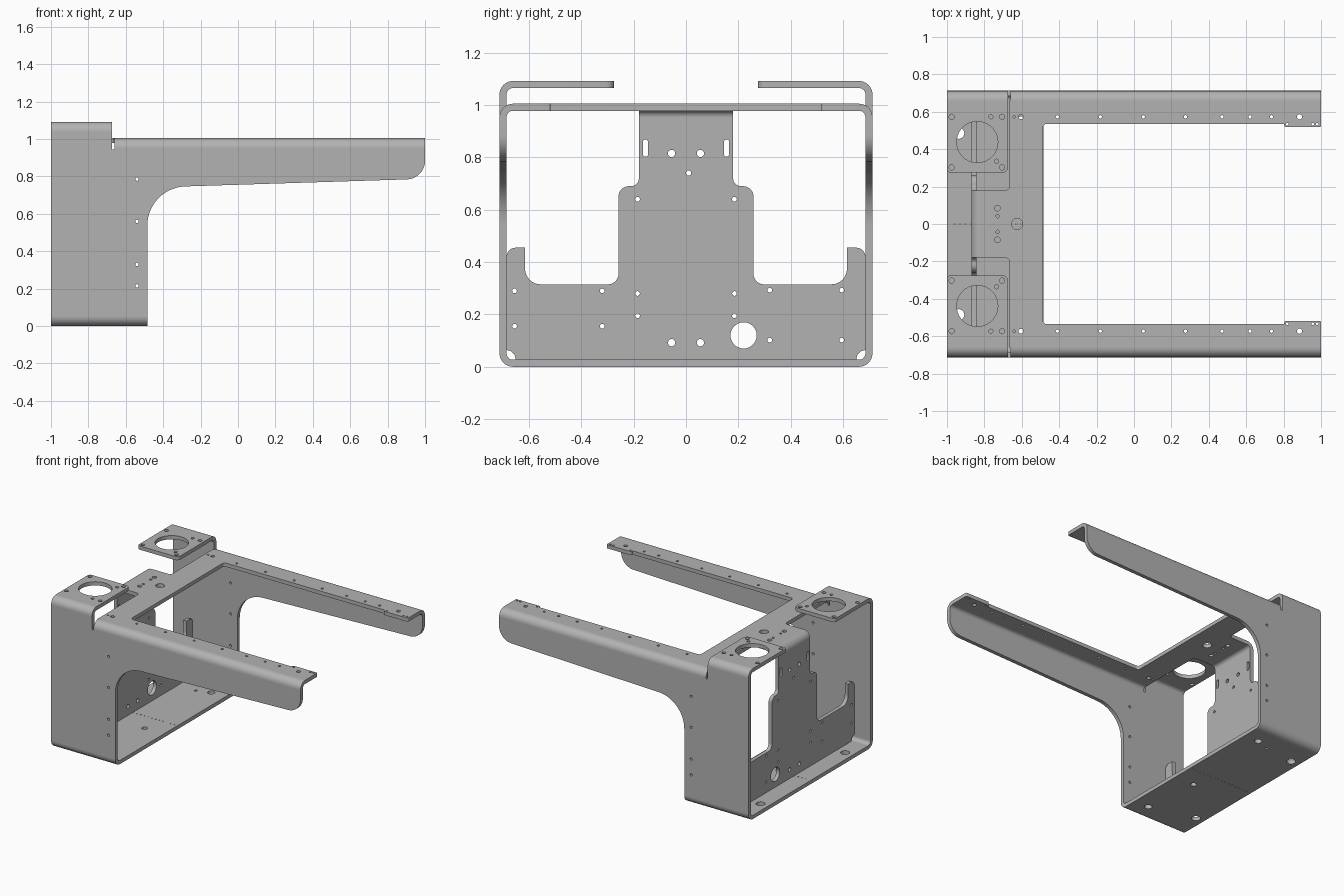
import bpy, bmesh, math
from mathutils import Matrix, Vector

if "Cube" in bpy.data.objects:
    bpy.data.objects.remove(bpy.data.objects["Cube"])

T = 0.027          # sheet thickness
W = 0.7125         # half width
R = 0.052          # outer bend radius
TOP, TAB = 1.005, 1.092
BX = -0.87         # rear face of the upright plate

steel = bpy.data.materials.new("grey steel")
steel.diffuse_color = (0.45, 0.45, 0.45, 1)
steel.use_nodes = True
steel.node_tree.nodes["Principled BSDF"].inputs["Base Color"].default_value = steel.diffuse_color


def finish(name, me):
    me.materials.clear()
    me.materials.append(steel)
    ob = bpy.data.objects.new(name, me)
    bpy.context.collection.objects.link(ob)
    bpy.ops.object.select_all(action='DESELECT')
    ob.select_set(True)
    bpy.context.view_layer.objects.active = ob
    bpy.ops.object.shade_smooth_by_angle(angle=math.radians(35))
    return ob


def rounded(pts, n=8):
    """Outline from (u, v, optional radius) corners."""
    out = []
    for i, p in enumerate(pts):
        c = Vector(p[:2])
        if len(p) < 3:
            out.append(c)
            continue
        a = (Vector(pts[i - 1][:2]) - c).normalized()
        b = (Vector(pts[(i + 1) % len(pts)][:2]) - c).normalized()
        half = a.angle(b) / 2
        centre = c + (a + b).normalized() * p[2] / math.sin(half)
        d = p[2] / math.tan(half)
        s, e = c + a * d - centre, c + b * d - centre
        sweep = s.angle_signed(e)
        for k in range(n + 1):
            out.append(centre + Matrix.Rotation(-sweep * k / n, 2) @ s)
    return out


def circle(u, v, r):
    n = 40 if r > 0.04 else 20 if r > 0.012 else 12
    return [Vector((u + r * math.cos(2 * math.pi * k / n),
                    v + r * math.sin(2 * math.pi * k / n))) for k in range(n)]


def plate(name, outline, holes, u, v, centre):
    """Flat sheet with holes; u and v are the plane's axes."""
    cu = bpy.data.curves.new(name, 'CURVE')
    cu.dimensions, cu.fill_mode, cu.extrude = '2D', 'BOTH', T / 2
    for loop in [outline] + holes:
        sp = cu.splines.new('POLY')
        sp.points.add(len(loop) - 1)
        for q, p in zip(sp.points, loop):
            q.co = (p[0], p[1], 0, 1)
        sp.use_cyclic_u = True
    tmp = bpy.data.objects.new(name + "_curve", cu)
    bpy.context.collection.objects.link(tmp)
    dg = bpy.context.evaluated_depsgraph_get()
    me = bpy.data.meshes.new_from_object(tmp.evaluated_get(dg))
    bpy.data.objects.remove(tmp)
    u, v = Vector(u), Vector(v)
    m = Matrix((u, v, u.cross(v))).transposed().to_4x4()
    m.translation = centre
    me.transform(m)
    bm = bmesh.new()
    bm.from_mesh(me)
    bmesh.ops.remove_doubles(bm, verts=bm.verts, dist=1e-5)
    bmesh.ops.recalc_face_normals(bm, faces=bm.faces)
    bm.to_mesh(me)
    bm.free()
    return finish(name, me)


def bend(name, centre, d0, d1, axis, length, n=10):
    """Quarter bend from direction d0 to d1, swept along axis."""
    c, d0, d1, ax = (Vector(q) for q in (centre, d0, d1, axis))
    bm = bmesh.new()
    rows = []
    for k in range(n + 1):
        a = math.pi / 2 * k / n
        d = d0 * math.cos(a) + d1 * math.sin(a)
        rows.append([bm.verts.new(c + d * r + ax * h) for r, h in
                     ((R, 0), (R, length), (R - T, length), (R - T, 0))])
    for p, q in zip(rows, rows[1:]):
        for i in range(4):
            j = (i + 1) % 4
            bm.faces.new((p[i], p[j], q[j], q[i]))
    bmesh.ops.recalc_face_normals(bm, faces=bm.faces)
    # the open ends meet the plates; make sure the outer skin points outward
    f = max(bm.faces, key=lambda g: (g.calc_center_median() - c - ax * length / 2).length
            if abs(g.normal.dot(ax)) < 0.1 else 0)
    if f.normal.dot(f.calc_center_median() - c - ax * length / 2) < 0:
        bmesh.ops.reverse_faces(bm, faces=bm.faces)
    me = bpy.data.meshes.new(name)
    bm.to_mesh(me)
    bm.free()
    return finish(name, me)


X, Y, Z = (1, 0, 0), (0, 1, 0), (0, 0, 1)

# Side walls with forward arms, tab bends and tabs
side = rounded([(-1, R), (-0.485, R), (-0.485, 0.74, 0.21), (1, 0.787, 0.1),
                (1, TOP - R), (-0.66, TOP - R), (-0.66, 0.945), (-0.673, 0.945),
                (-0.673, TAB - R), (-1, TAB - R)], 14)
side_holes = [circle(-0.54, z, 0.009) for z in (0.785, 0.56, 0.33, 0.215)]
for s, n in ((-1, "front"), (1, "back")):
    yc = s * (W - R)
    out = (0, s, 0)
    plate(n + "_side_wall", side, side_holes, X, Z, (0, s * (W - T / 2), 0))
    bend(n + "_bottom_bend", (-1, yc, R), out, (0, 0, -1), X, 0.515)
    bend(n + "_arm_bend", (-0.66, yc, TOP - R), out, Z, X, 1.66)
    bend(n + "_tab_bend", (-1, yc, TAB - R), out, Z, X, 0.327)
    tab = rounded([(-1, yc), (-1, s * 0.275, 0.02), (-0.673, s * 0.275, 0.03), (-0.673, yc)])
    holes = [circle(-0.838, s * 0.438, 0.11)]
    holes += [circle(x, s * y, r) for x, y, r in (
        (-0.975, 0.573, 0.014), (-0.975, 0.303, 0.014), (-0.705, 0.303, 0.014),
        (-0.705, 0.573, 0.014), (-0.765, 0.573, 0.011), (-0.735, 0.335, 0.012))]
    plate(n + "_mount_tab", tab, holes, X, Y, (0, 0, TAB - T / 2))

# Floor
b = W - R
floor_holes = [circle(*h) for h in (
    (-0.937, -0.485, 0.03), (-0.937, 0.485, 0.03), (-0.6, -0.57, 0.025), (-0.6, 0.55, 0.025),
    (-0.64, -0.155, 0.02), (-0.7, 0.517, 0.01))]
floor_holes += [circle(-0.96 + 0.03 * k, 0, 0.004) for k in range(16)]
plate("floor", [(-1, -b), (-0.485, -b), (-0.485, b), (-1, b)], floor_holes, X, Y, (0, 0, T / 2))

# Top frame with two arms
half = [(BX + R, 0.18), (-0.665, 0.18, 0.025), (-0.665, b), (1, b), (1, 0.518, 0.008),
        (0.803, 0.518, 0.01), (0.803, 0.535), (-0.487, 0.535, 0.02)]
frame = rounded(half + [(p[0], -p[1], *p[2:]) for p in reversed(half)])
frame_holes = [circle(-0.625, 0, 0.03)]
for s in (-1, 1):
    frame_holes += [circle(-0.73, s * 0.085, 0.015), circle(-0.73, s * 0.042, 0.009)]
    frame_holes += [circle(x, s * 0.573, r) for x, r in (
        (-0.64, 0.007), (-0.605, 0.013), (-0.41, 0.009), (-0.18, 0.009), (0.05, 0.009),
        (0.275, 0.009), (0.47, 0.009), (0.62, 0.009), (0.735, 0.009), (0.885, 0.014))]
    frame_holes += [circle(x, s * 0.534, 0.007) for x in (0.82, 0.955, 0.98)]
plate("top_frame", frame, frame_holes, X, Y, (0, 0, TOP - T / 2))

# Upright plate hanging from the top frame
half = [(0.18, TOP - R), (0.18, 0.69, 0.03), (0.258, 0.69, 0.04), (0.258, 0.315, 0.04),
        (0.615, 0.315, 0.06), (0.615, 0.455), (W - T, 0.455, 0.035), (W - T, 0.064),
        (0.67, 0.06), (0.655, 0.047), (0.65, T)]
upright = rounded(half + [(-p[0], *p[1:]) for p in reversed(half)])
up_holes = [circle(0.22, 0.12, 0.05), circle(0.01, 0.74, 0.01)]
for s in (-1, 1):
    up_holes.append(rounded([(s * 0.155 - 0.01, 0.803, 0.009), (s * 0.155 + 0.01, 0.803, 0.009),
                             (s * 0.155 + 0.01, 0.868, 0.009), (s * 0.155 - 0.01, 0.868, 0.009)], 4))
    up_holes += [circle(s * 0.055, z, 0.014) for z in (0.815, 0.092)]
    up_holes += [circle(s * 0.185, z, 0.009) for z in (0.64, 0.28, 0.195)]
up_holes += [circle(y, z, 0.009) for y, z in (
    (-0.655, 0.29), (-0.655, 0.155), (-0.32, 0.29), (-0.32, 0.155),
    (0.32, 0.293), (0.32, 0.102), (0.595, 0.293), (0.595, 0.102))]
plate("upright_plate", upright, up_holes, Y, Z, (BX + T / 2, 0, 0))
bend("upright_bend", (BX + R, -0.18, TOP - R), (-1, 0, 0), Z, Y, 0.36)
